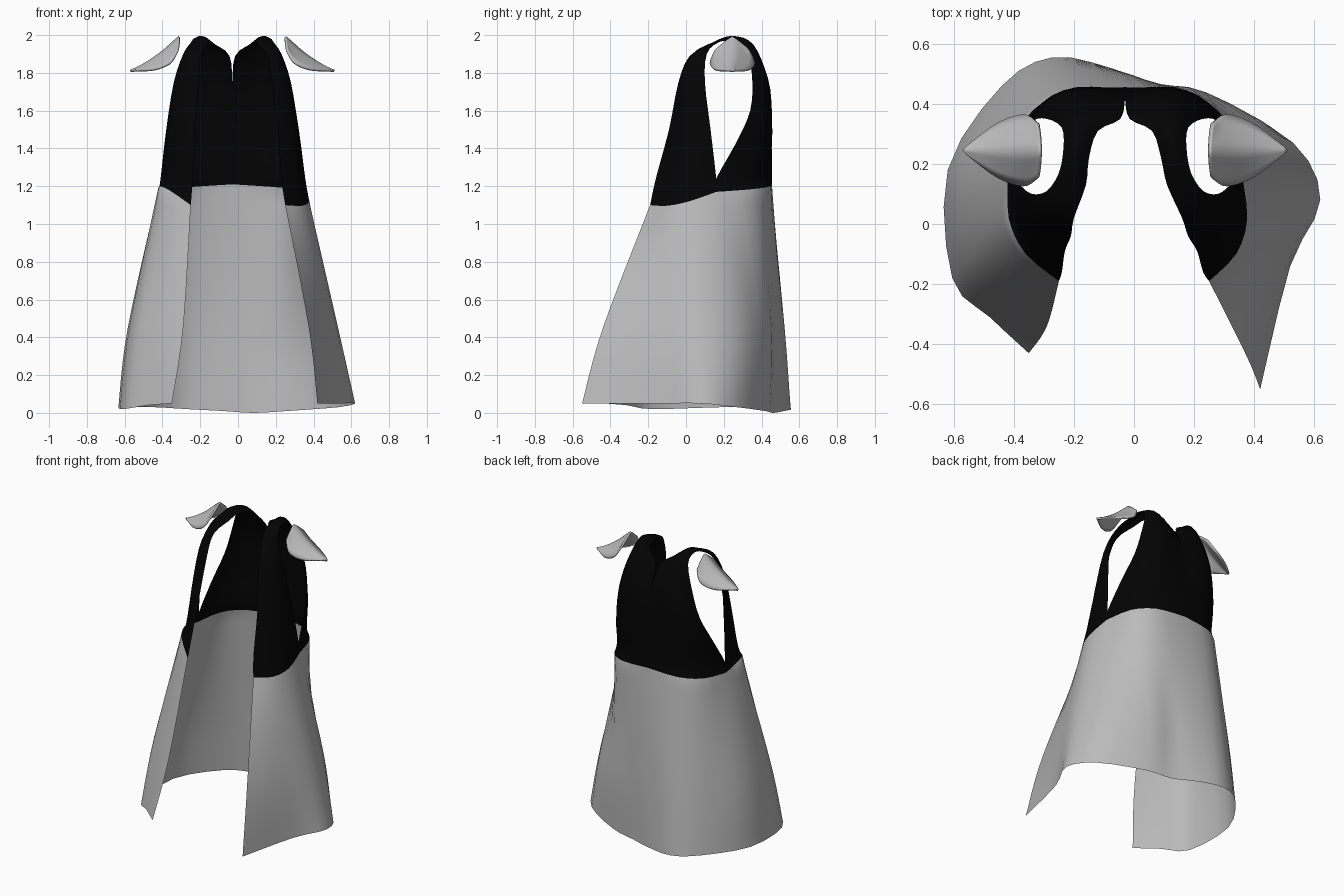
import bpy
import bmesh
from mathutils import Vector

cube = bpy.data.objects.get("Cube")
if cube:
    bpy.data.objects.remove(cube, do_unlink=True)


def make_material(name, rgb):
    mat = bpy.data.materials.new(name)
    mat.use_nodes = True
    colour = (*rgb, 1)
    mat.diffuse_color = colour
    shader = mat.node_tree.nodes["Principled BSDF"]
    shader.inputs["Base Color"].default_value = colour
    shader.inputs["Roughness"].default_value = 0.8
    return mat


grey = make_material("light grey cloth", (0.5, 0.5, 0.5))
black = make_material("black cloth", (0.001, 0.001, 0.001))


def spline(points, steps=3):
    """Smooth curve passing through every given point."""
    points = [Vector(p) for p in points]
    last = len(points) - 1
    result = []
    for i in range(last):
        a, b, c, d = (points[max(0, min(last, i + k))] for k in (-1, 0, 1, 2))
        for s in range(steps):
            t = s / steps
            result.append(b + 0.5 * t * (c - a + t * (2 * a - 5 * b + 4 * c - d
                                                      + t * (3 * (b - c) + d - a))))
    return result + [points[-1]]


def lengthwise(rows, steps=3):
    """Smooth a grid of rows along its other direction."""
    columns = [spline(column, steps) for column in zip(*rows)]
    return list(zip(*columns))


def add_grid(bm, rows, material_index):
    grid = [[bm.verts.new(p) for p in row] for row in rows]
    for low, high in zip(grid, grid[1:]):
        for i in range(len(low) - 1):
            face = bm.faces.new((low[i], low[i + 1], high[i + 1], high[i]))
            face.material_index = material_index


def finish(bm, name, materials, weld=0.003):
    bmesh.ops.remove_doubles(bm, verts=bm.verts, dist=weld)
    bmesh.ops.recalc_face_normals(bm, faces=bm.faces)
    for face in bm.faces:
        face.smooth = True
    mesh = bpy.data.meshes.new(name)
    bm.to_mesh(mesh)
    bm.free()
    for mat in materials:
        mesh.materials.append(mat)
    obj = bpy.data.objects.new(name, mesh)
    bpy.context.collection.objects.link(obj)
    return obj


# Bodice half: rows run up the front, over the shoulder and down the back.
# Each row holds the opening edge, the armhole edge and the outward bulge.
bodice = [
    ((-.25, -.19, 1.1), (-.42, .16, 1.17), (-.06, -.03, 0)),
    ((-.24, -.16, 1.24), (-.41, .16, 1.24), (-.05, -.03, 0)),
    ((-.23, -.09, 1.5), (-.38, .13, 1.5), (-.04, -.03, 0)),
    ((-.21, -.04, 1.75), (-.34, .1, 1.75), (-.03, -.02, 0)),
    ((-.2, .02, 1.89), (-.29, .11, 1.9), (-.01, -.01, .01)),
    ((-.16, .13, 1.95), (-.25, .17, 1.96), (0, 0, .01)),
    ((-.15, .22, 1.97), (-.235, .25, 1.98), (0, 0, .02)),
    ((-.12, .31, 1.95), (-.24, .32, 1.93), (0, .02, .03)),
    ((-.045, .35, 1.89), (-.29, .35, 1.78), (-.02, .05, .03)),
    ((-.03, .42, 1.74), (-.34, .34, 1.6), (-.04, .06, .02)),
    ((-.03, .45, 1.5), (-.385, .26, 1.42), (-.06, .075, 0)),
    ((-.03, .455, 1.28), (-.41, .16, 1.24), (-.08, .08, 0)),
    ((-.03, .455, 1.21), (-.42, .16, 1.17), (-.09, .09, 0)),
]


def bodice_rows(left):
    rows = []
    for n, (inner, outer, bulge) in enumerate(bodice):
        inner, outer, bulge = Vector(inner), Vector(outer), Vector(bulge)
        if n == 0:
            # The front seam sits lower on the left half
            bulge.z = -0.03 if left else 0.06
        row = []
        for k in range(4):
            s = k / 3
            p = inner.lerp(outer, s) + bulge * 4 * s * (1 - s)
            if left:
                # The two halves meet slightly off centre at the back
                on_front = max(0, 1 - n / 6)
                p.x = -p.x - 0.06 * (1 - on_front * (1 - s))
            row.append(p)
        rows.append(spline(row))
    return rows


right_rows, left_rows = bodice_rows(False), bodice_rows(True)

# Skirt: from the right front edge, around the back, to the left front edge
hem = spline([
    (-.35, -.43, .05), (-.48, -.31, .04), (-.605, -.18, .02), (-.62, .18, .03),
    (-.44, .46, .03), (-.27, .555, .02), (-.08, .52, .01), (.08, .46, 0),
    (.26, .42, .01), (.53, .27, .03), (.62, .08, .05), (.52, -.14, .05),
    (.42, -.55, .05)])
thigh = spline([(x, y, .45) for x, y in (
    (-.29, -.34), (-.43, -.25), (-.555, -.12), (-.575, .17), (-.44, .4),
    (-.27, .515), (-.06, .505), (.09, .465), (.24, .435), (.45, .29),
    (.53, .08), (.47, -.15), (.375, -.44))])
waist = (right_rows[0] + right_rows[-1][::-1][1:]
         + left_rows[-1][1:] + left_rows[0][::-1][1:])

bm = bmesh.new()
add_grid(bm, lengthwise([hem, thigh, waist], 6), 0)
add_grid(bm, lengthwise(right_rows), 1)
add_grid(bm, lengthwise(left_rows), 1)
finish(bm, "sleeveless_coat", [grey, black])

# Shoulder pads: ridge x, ridge height, half width, drop at the sides
pad = [(-.31, 1.99, .09, .07), (-.34, 1.965, .115, .105), (-.39, 1.92, .11, .09),
       (-.45, 1.875, .085, .06), (-.51, 1.838, .045, .025), (-.57, 1.81, 0, 0)]


def add_pad(name, left):
    rows = []
    for x, z, width, drop in pad:
        row = []
        for i in range(9):
            k = i / 4 - 1
            px = x - 0.1 * width * k * k
            row.append(Vector((-0.06 - px if left else px,
                               0.245 + width * k, z - drop * abs(k) ** 1.1)))
        rows.append(row)
    bm = bmesh.new()
    add_grid(bm, lengthwise(rows), 0)
    obj = finish(bm, name, [grey], 0.0005)
    shell = obj.modifiers.new("thickness", "SOLIDIFY")
    shell.thickness = 0.012
    shell.offset = 0


add_pad("right_shoulder_pad", False)
add_pad("left_shoulder_pad", True)
